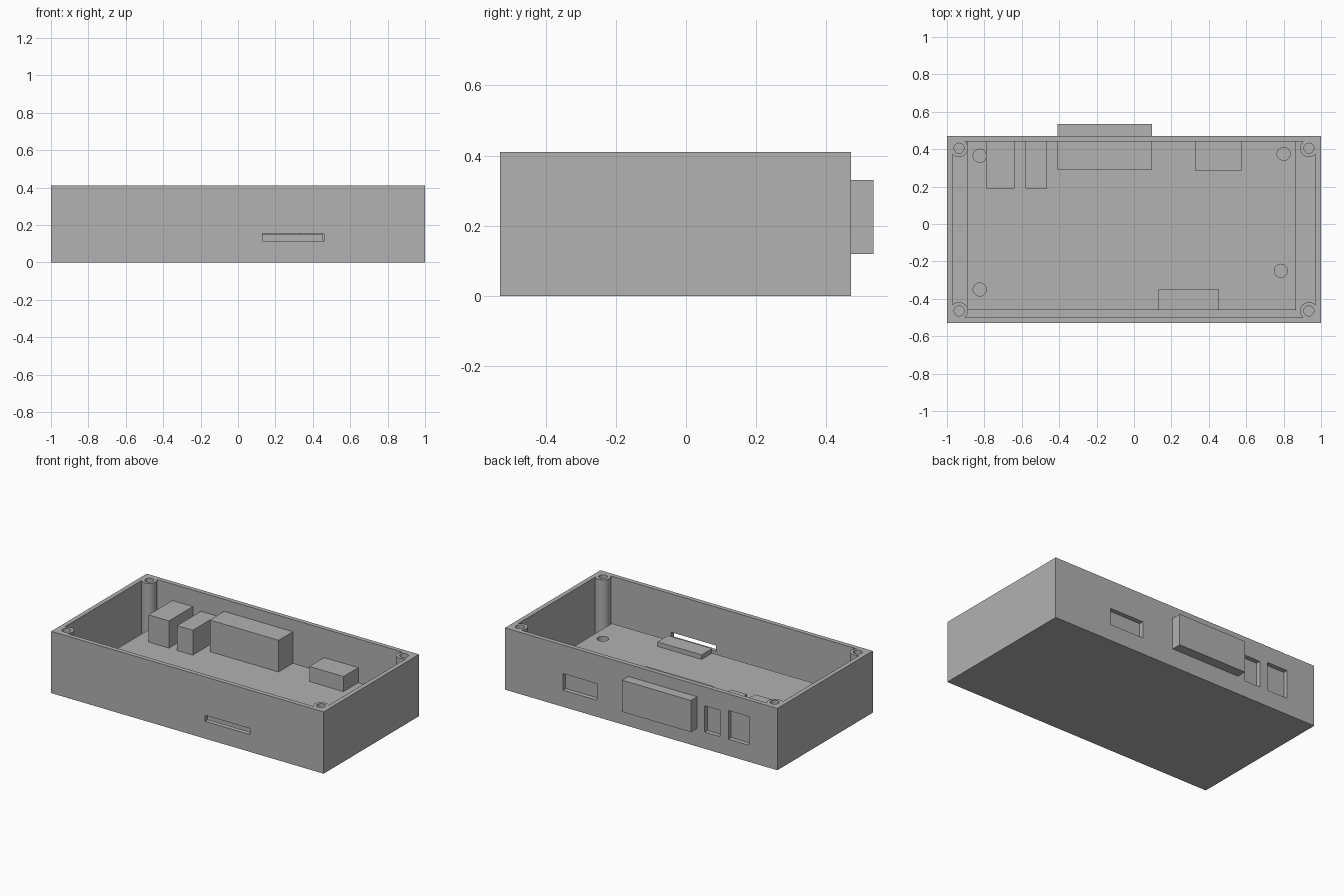
import bpy, bmesh, math

if "Cube" in bpy.data.objects:
    bpy.data.objects.remove(bpy.data.objects["Cube"], do_unlink=True)

# single plain colour
GREY = (0.445, 0.445, 0.445, 1)
grey = bpy.data.materials.new("plain grey")
grey.use_nodes = True
grey.diffuse_color = GREY
grey.node_tree.nodes["Principled BSDF"].inputs["Base Color"].default_value = GREY


def prism(name, outline, z0, z1):
    """Extrude a closed xy outline from z0 up to z1."""
    bm = bmesh.new()
    base = bm.faces.new([bm.verts.new((x, y, z0)) for x, y in outline])
    top = bmesh.ops.extrude_face_region(bm, geom=[base])["geom"]
    bmesh.ops.translate(bm, vec=(0, 0, z1 - z0),
                        verts=[v for v in top if isinstance(v, bmesh.types.BMVert)])
    bmesh.ops.recalc_face_normals(bm, faces=bm.faces)
    mesh = bpy.data.meshes.new(name)
    bm.to_mesh(mesh)
    bm.free()
    mesh.materials.append(grey)
    obj = bpy.data.objects.new(name, mesh)
    bpy.context.collection.objects.link(obj)
    return obj


def box(name, x0, x1, y0, y1, z0, z1):
    return prism(name, [(x0, y0), (x1, y0), (x1, y1), (x0, y1)], z0, z1)


def arc(cx, cy, r, start, end, steps):
    angles = [start + (end - start) * i / steps for i in range(steps + 1)]
    return [(cx + r * math.cos(a), cy + r * math.sin(a)) for a in angles]


def cylinder(name, cx, cy, r, z0, z1):
    return prism(name, arc(cx, cy, r, 0, math.tau, 32)[:-1], z0, z1)


def cut(obj, cutters):
    """Subtract each cutter from the object, then discard it."""
    bpy.context.view_layer.objects.active = obj
    for cutter in cutters:
        mod = obj.modifiers.new("cut", "BOOLEAN")
        mod.operation, mod.solver, mod.object = "DIFFERENCE", "EXACT", cutter
        bpy.ops.object.modifier_apply(modifier=mod.name)
        bpy.data.objects.remove(cutter, do_unlink=True)


def smooth(obj):
    bpy.ops.object.select_all(action="DESELECT")
    obj.select_set(True)
    bpy.context.view_layer.objects.active = obj
    bpy.ops.object.shade_smooth_by_angle(angle=math.radians(30))


FRONT, BACK, TOP, WALL = -0.53, 0.47, 0.41, 0.03
BOARD_TOP = 0.12
SCREW_INSET, POST_R = 0.065, 0.047
MID_Y = (FRONT + BACK) / 2

# open case, its cavity outlined around four corner screw posts
outline, screws = [], []
for quarter in range(4):
    diagonal = math.radians(45 + 90 * quarter)
    sx, sy = math.copysign(1, math.cos(diagonal)), math.copysign(1, math.sin(diagonal))
    cx, cy = sx * (1 - SCREW_INSET), MID_Y + sy * (0.5 - SCREW_INSET)
    screws.append((cx, cy))
    half = math.pi * 0.75 - math.asin((SCREW_INSET - WALL) / POST_R) + math.radians(6)
    outline += arc(cx, cy, POST_R, diagonal + math.pi + half, diagonal + math.pi - half, 20)

case = box("case", -1, 1, FRONT, BACK, 0, TOP)
cut(case, [prism("cavity_cutter", outline, WALL, TOP + 0.1)])
cut(case, [cylinder("screw_cutter", x, y, 0.027, TOP - 0.2, TOP + 0.1) for x, y in screws])

# connectors: name, x range, y range, height of top, has an open window in the rear wall
connectors = [
    ("tall_port", -0.79, -0.64, 0.19, 0.44, 0.30, True),
    ("narrow_port", -0.58, -0.465, 0.19, 0.44, 0.285, True),
    ("wide_connector", -0.41, 0.095, 0.29, 0.535, 0.33, False),
    ("low_port", 0.325, 0.575, 0.285, 0.44, 0.22, True),
]
for name, x0, x1, y0, y1, z1, window in connectors:
    box(name, x0, x1, y0, y1, BOARD_TOP, z1)
    if window:
        cut(case, [box("window_cutter", x0, x1, 0.42, 0.5, BOARD_TOP - 0.01, z1)])

# card reader and its slot in the front wall
box("card_reader", 0.13, 0.455, -0.46, -0.35, BOARD_TOP, 0.15)
cut(case, [box("slot_cutter", 0.13, 0.46, -0.56, -0.48, 0.115, 0.155)])
smooth(case)

# circuit board with mounting holes, carried on standoffs
board = box("circuit_board", -0.89, 0.865, -0.46, 0.44, BOARD_TOP - 0.03, BOARD_TOP)
mounts = [(-0.825, 0.365), (0.8, 0.375), (0.785, -0.25), (-0.825, -0.35)]
cut(board, [cylinder("hole_cutter", x, y, 0.035, 0, 0.2) for x, y in mounts])
smooth(board)
for x, y in mounts:
    smooth(cylinder("standoff", x, y, 0.05, WALL, BOARD_TOP - 0.03))
